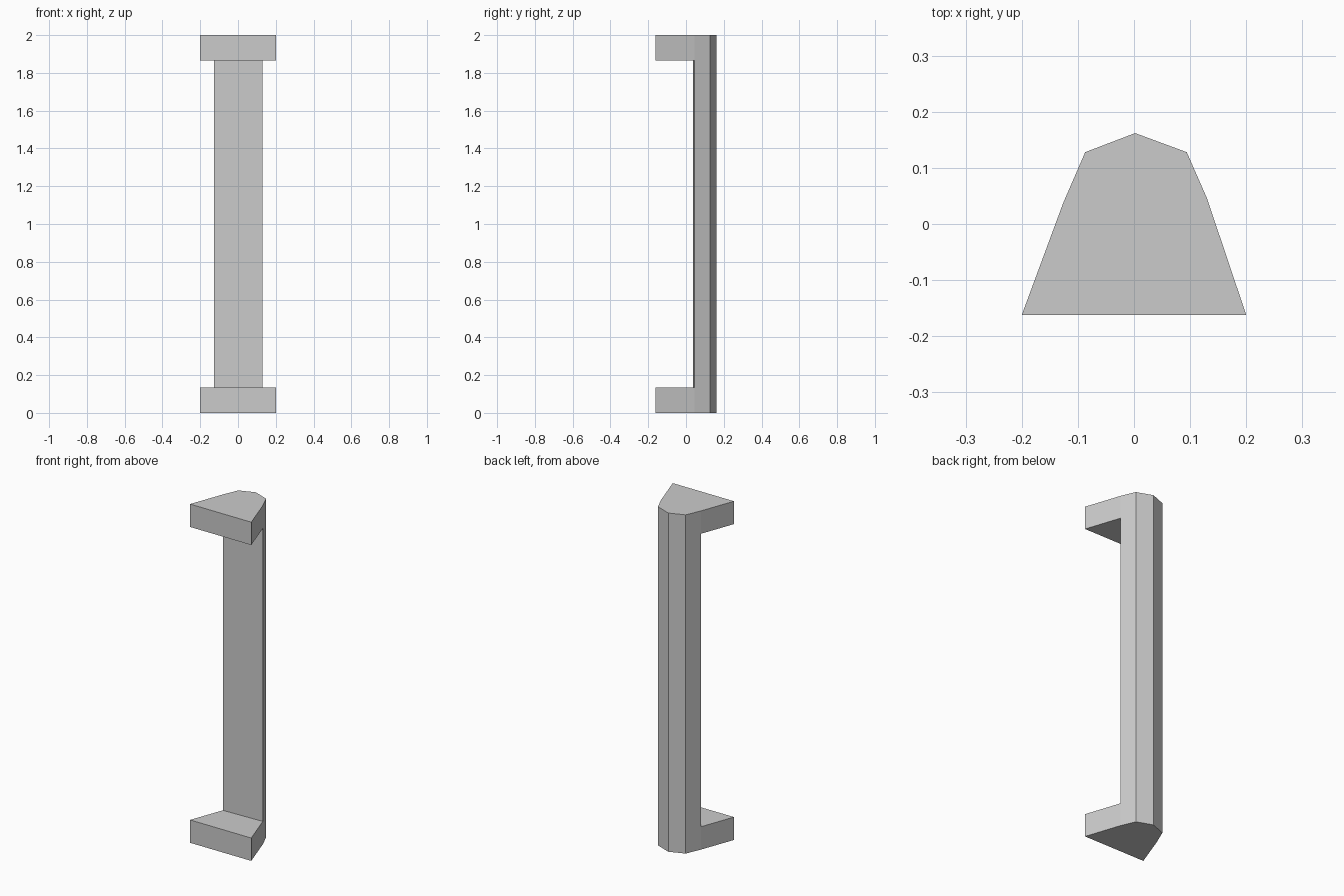
import bpy
import bmesh

cube = bpy.data.objects.get("Cube")
if cube:
    bpy.data.objects.remove(cube, do_unlink=True)

grey = bpy.data.materials.new("satin_grey")
grey.use_nodes = True
colour = (0.6, 0.6, 0.6, 1)
grey.diffuse_color = colour
grey.node_tree.nodes["Principled BSDF"].inputs["Base Color"].default_value = colour


def prism(name, outline, bottom, top):
    """Extrude a plan outline upward into a flat-sided block."""
    bm = bmesh.new()
    base = bm.faces.new([bm.verts.new((x, y, bottom)) for x, y in outline])
    grown = bmesh.ops.extrude_face_region(bm, geom=[base], use_keep_orig=True)
    for item in grown["geom"]:
        if isinstance(item, bmesh.types.BMVert):
            item.co.z = top
    bmesh.ops.recalc_face_normals(bm, faces=bm.faces)
    mesh = bpy.data.meshes.new(name)
    bm.to_mesh(mesh)
    bm.free()
    mesh.materials.append(grey)
    obj = bpy.data.objects.new(name, mesh)
    bpy.context.collection.objects.link(obj)
    return obj


HEIGHT = 2.0
MOUNT = 0.135
bar_left, bar_right = (0.13, 0.046), (-0.126, 0.038)

# Long faceted grip, flat in front with four facets behind
prism("grip_bar",
      [bar_right, bar_left, (0.094, 0.128), (0.002, 0.162), (-0.087, 0.128)],
      0, HEIGHT)

# Flared mounts at both ends, flush with the grip
for name, bottom in (("lower_mount", 0), ("upper_mount", HEIGHT - MOUNT)):
    prism(name, [(-0.2, -0.162), (0.2, -0.162), bar_left, bar_right],
          bottom, bottom + MOUNT)
